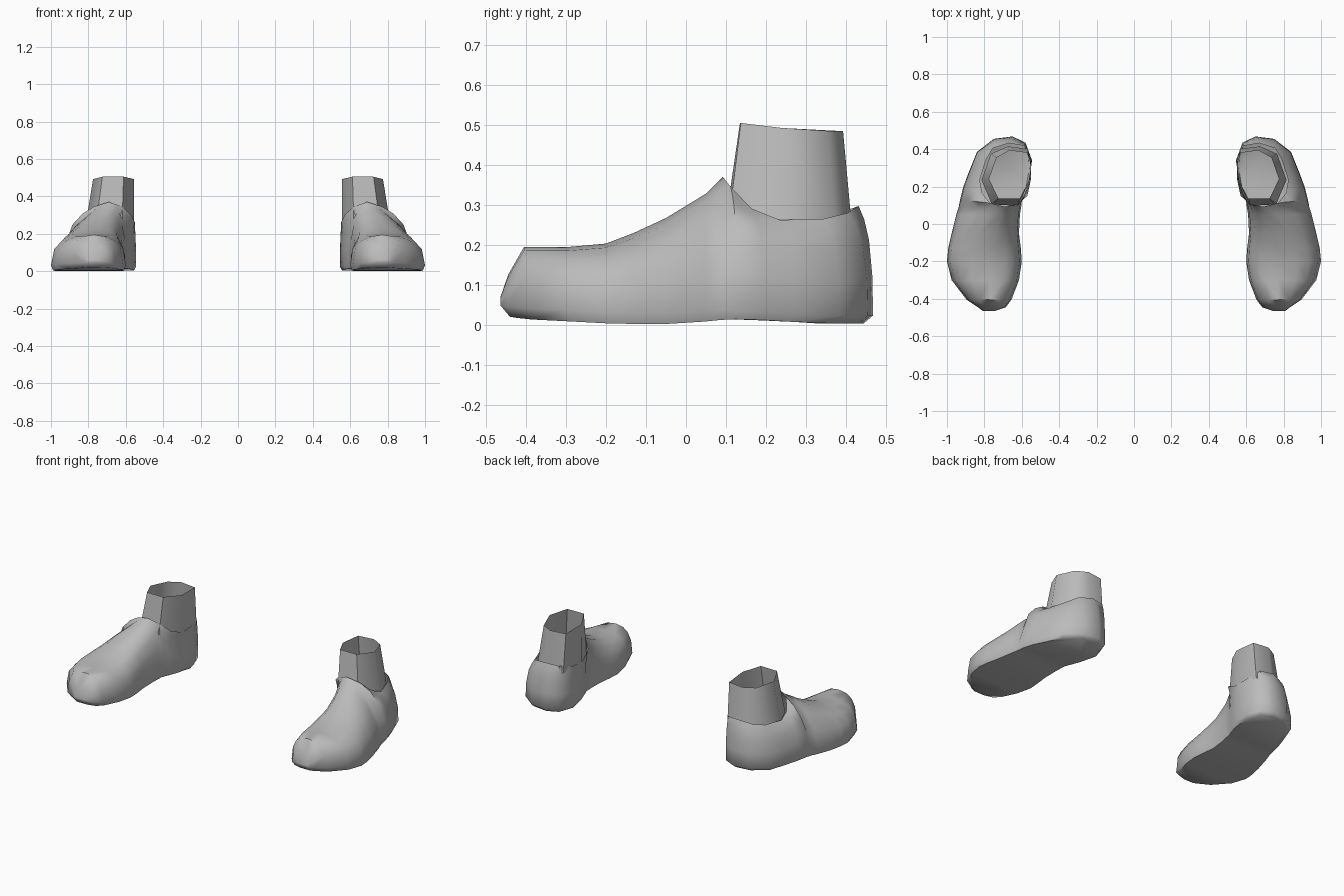
import bpy, bmesh, math
from mathutils import Vector

if "Cube" in bpy.data.objects:
    bpy.data.objects.remove(bpy.data.objects["Cube"])

grey = bpy.data.materials.new("plain grey")
grey.diffuse_color = (0.5, 0.5, 0.5, 1)
grey.use_nodes = True
grey.node_tree.nodes["Principled BSDF"].inputs["Base Color"].default_value = grey.diffuse_color

ANGLES = [math.radians(a) for a in (0, 25, 47, 68, 90)]

# Front cross-sections: y, inner x, outer x, ridge x, sole z, top z, inner and outer roundness
SECTIONS = [
    (-0.464, 0.740, 0.810, 0.78, 0.020, 0.070, 2.0, 2.0),
    (-0.445, 0.685, 0.835, 0.77, 0.017, 0.125, 2.2, 2.2),
    (-0.405, 0.655, 0.895, 0.77, 0.013, 0.195, 2.5, 2.5),
    (-0.300, 0.615, 0.975, 0.77, 0.008, 0.194, 2.6, 2.6),
    (-0.200, 0.600, 1.000, 0.77, 0.003, 0.203, 2.6, 2.5),
    (-0.130, 0.605, 0.993, 0.76, 0.002, 0.230, 2.5, 2.2),
    (-0.050, 0.615, 0.975, 0.74, 0.002, 0.267, 2.4, 2.0),
    (0.050, 0.610, 0.950, 0.71, 0.008, 0.328, 2.4, 1.8),
    (0.092, 0.603, 0.937, 0.69, 0.012, 0.370, 2.4, 1.5),
]

# Stations round the heel, outer to inner: base x, y, then collar x, y, z
HEEL = [
    (0.930, 0.130, 0.770, 0.112, 0.345),
    (0.912, 0.200, 0.812, 0.165, 0.290),
    (0.882, 0.280, 0.825, 0.235, 0.262),
    (0.840, 0.385, 0.790, 0.345, 0.265),
    (0.750, 0.455, 0.755, 0.405, 0.280),
    (0.650, 0.468, 0.670, 0.432, 0.297),
    (0.580, 0.435, 0.585, 0.418, 0.292),
    (0.545, 0.340, 0.555, 0.330, 0.265),
    (0.565, 0.220, 0.552, 0.235, 0.262),
    (0.585, 0.160, 0.570, 0.150, 0.300),
    (0.600, 0.120, 0.620, 0.108, 0.345),
]


def add_sole_point(pts, zs):
    """Put the tucked-in sole edge in front of a strand."""
    p = pts[0]
    return [Vector((0.76 + (p.x - 0.76) * 0.95, p.y * 0.95, zs))] + pts


def arch_strand(y, base_x, ridge_x, zs, top, n):
    """Half of a cross-section, from the sole up to the ridge."""
    z0 = zs + 0.028
    pts = [Vector((ridge_x + (base_x - ridge_x) * max(math.cos(a), 0) ** (2 / n), y,
                   z0 + (top - z0) * math.sin(a) ** (2 / n))) for a in ANGLES]
    pts[-1].x = ridge_x
    return add_sole_point(pts, zs)


def heel_strand(bx, by, tx, ty, tz):
    """Side wall from the sole up to the collar."""
    zs = 0.003 + 0.012 * max(0, 1 - abs(by - 0.15) / 0.2)
    z0 = zs + 0.02
    pts = [Vector((bx + (tx - bx) * b, by + (ty - by) * b, z0 + (tz - z0) * f))
           for b, f in zip((0, 0.04, 0.28, 0.62, 1), (0, 0.35, 0.69, 0.88, 1))]
    return add_sole_point(pts, zs)


def finish(bm, name):
    bmesh.ops.remove_doubles(bm, verts=bm.verts, dist=0.0005)
    bmesh.ops.recalc_face_normals(bm, faces=bm.faces)
    mesh = bpy.data.meshes.new(name)
    bm.to_mesh(mesh)
    bm.free()
    mesh.materials.append(grey)
    obj = bpy.data.objects.new(name, mesh)
    bpy.context.collection.objects.link(obj)
    bpy.ops.object.select_all(action='DESELECT')
    obj.select_set(True)
    bpy.context.view_layer.objects.active = obj
    bpy.ops.object.shade_smooth_by_angle(angle=math.radians(55))
    # Mirrored partner on the other foot
    mod = obj.modifiers.new("other foot", 'MIRROR')
    mod.use_axis[0] = True
    return obj


# Shoe: strands run up the outer side, round the heel and back down the inner side
outer = [arch_strand(y, xo, xc, zs, h, no) for y, xi, xo, xc, zs, h, ni, no in SECTIONS]
inner = [arch_strand(y, xi, xc, zs, h, ni) for y, xi, xo, xc, zs, h, ni, no in SECTIONS]
strands = outer + [heel_strand(*s) for s in HEEL] + inner[::-1]
bm = bmesh.new()
grid = [[bm.verts.new(p) for p in s] for s in strands]
count = len(grid)
for a, b in zip(grid, grid[1:]):
    for k in range(len(a) - 1):
        bm.faces.new((a[k], b[k], b[k + 1], a[k + 1]))
# Sole panels across the foot, then the heel pad
m = len(SECTIONS)
for i in range(m - 1):
    j = count - 1 - i
    bm.faces.new((grid[i][0], grid[j][0], grid[j - 1][0], grid[i + 1][0]))
bm.faces.new([s[0] for s in grid[m - 1:count - m + 1]])
# Toe tip
tip_out, tip_in = grid[0], grid[-1]
for k in range(len(tip_out) - 1):
    bm.faces.new((tip_out[k], tip_out[k + 1], tip_in[k + 1], tip_in[k]))
finish(bm, "shoe")

# Ankle: open seven-sided tube, slightly flared at the base
TOP = [(0.565, 0.380), (0.665, 0.393), (0.735, 0.355), (0.775, 0.240),
       (0.725, 0.137), (0.612, 0.135), (0.557, 0.240)]
BASE = [(0.568, 0.402), (0.675, 0.415), (0.765, 0.375), (0.815, 0.235),
        (0.760, 0.105), (0.620, 0.097), (0.556, 0.240)]
bm = bmesh.new()
rings = [[bm.verts.new((x, y, 0.245)) for x, y in BASE],
         [bm.verts.new((x, y, 0.485 + 0.02 * max(0, (0.3 - y) / 0.165))) for x, y in TOP]]
for i in range(7):
    j = (i + 1) % 7
    bm.faces.new((rings[0][i], rings[0][j], rings[1][j], rings[1][i]))
finish(bm, "ankle")
